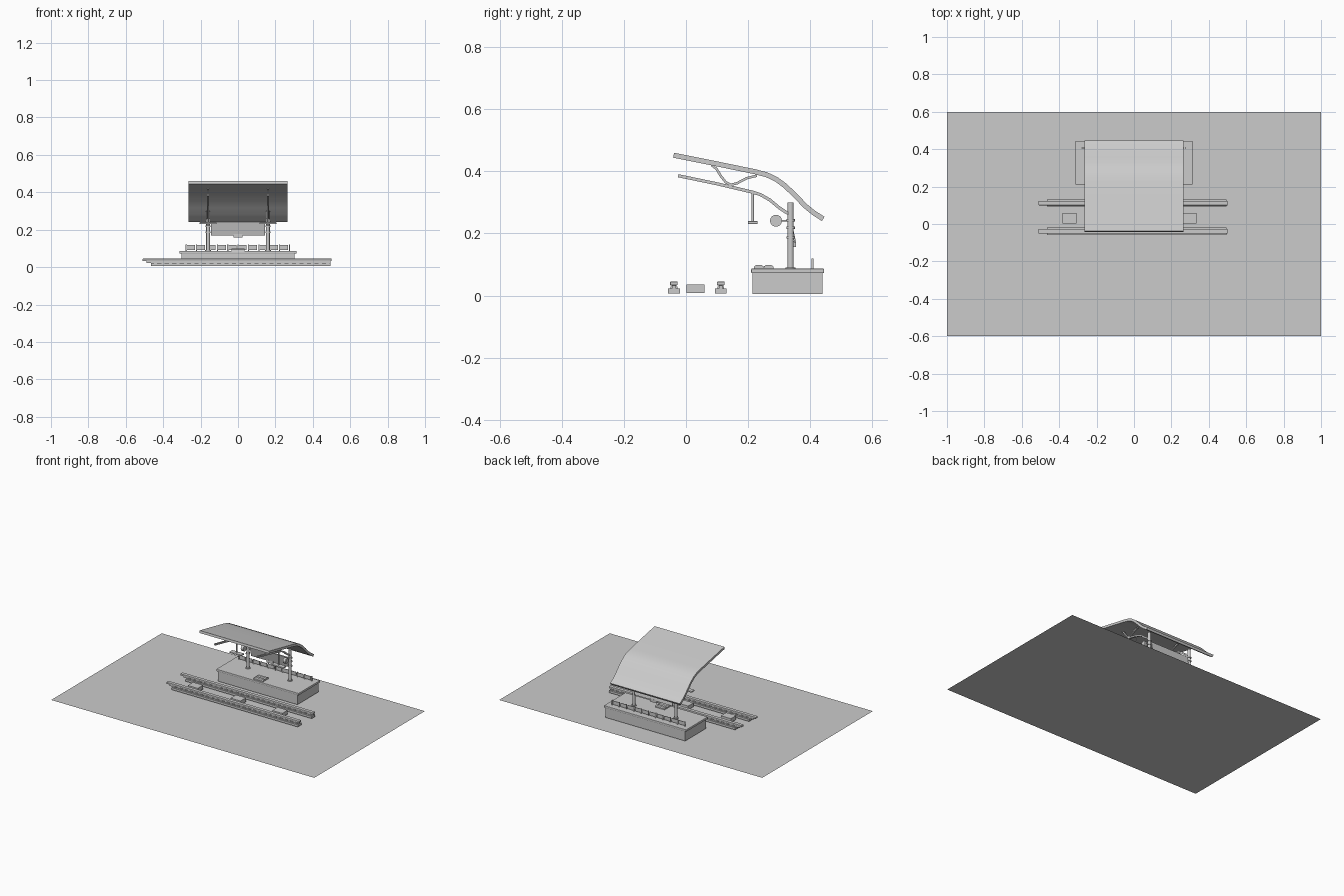
import bpy, bmesh, math
from mathutils import Vector

if "Cube" in bpy.data.objects:
    bpy.data.objects.remove(bpy.data.objects["Cube"])


def finish(bm, name, smooth=False):
    bmesh.ops.recalc_face_normals(bm, faces=bm.faces)
    me = bpy.data.meshes.new(name)
    bm.to_mesh(me)
    bm.free()
    ob = bpy.data.objects.new(name, me)
    bpy.context.collection.objects.link(ob)
    if smooth:
        bpy.ops.object.select_all(action='DESELECT')
        ob.select_set(True)
        bpy.context.view_layer.objects.active = ob
        bpy.ops.object.shade_smooth_by_angle(angle=math.radians(35))
    return ob


def box(name, x, y, z, bevel=0.0):
    bm = bmesh.new()
    bmesh.ops.create_cube(bm, size=1)
    for v in bm.verts:
        v.co = [(a + b) / 2 + c * (b - a) for (a, b), c in zip((x, y, z), v.co)]
    if bevel:
        bmesh.ops.bevel(bm, geom=bm.edges[:], offset=bevel, segments=2, affect='EDGES', profile=0.5)
    return finish(bm, name)


def prism(name, profile, x0, x1, smooth=False):
    """Extrude a closed (y, z) profile along x."""
    bm = bmesh.new()
    face = bm.faces.new([bm.verts.new((x0, y, z)) for y, z in profile])
    ext = bmesh.ops.extrude_face_region(bm, geom=[face])
    for g in ext['geom']:
        if isinstance(g, bmesh.types.BMVert):
            g.co.x = x1
    return finish(bm, name, smooth)


def ribbon(path, t):
    """Thicken an open (y, z) path into a closed profile."""
    pts = [Vector(p) for p in path]
    up, down = [], []
    for i, p in enumerate(pts):
        d = (pts[min(i + 1, len(pts) - 1)] - pts[max(i - 1, 0)]).normalized()
        n = Vector((-d.y, d.x)) * t / 2
        up.append(p + n)
        down.append(p - n)
    return up + down[::-1]


def rod(name, p, q, r, sides=20):
    bm = bmesh.new()
    p, q = Vector(p), Vector(q)
    bmesh.ops.create_cone(bm, cap_ends=True, segments=sides, radius1=r, radius2=r, depth=(q - p).length)
    rot = (q - p).to_track_quat('Z', 'Y')
    for v in bm.verts:
        v.co = rot @ v.co + (p + q) / 2
    return finish(bm, name, True)


# Ground sheet
bm = bmesh.new()
bm.faces.new([bm.verts.new(c) for c in ((-1, -.6, 0), (1, -.6, 0), (1, .6, 0), (-1, .6, 0))])
finish(bm, "ground_sheet")

# Track: two rails with clips, and three blocks between them
for tag, y in (("front", -.039), ("rear", .112)):
    box(f"{tag}_rail_foot", (-.465, .495), (y - .019, y + .019), (.007, .022))
    prism(f"{tag}_rail_web", [(y - .006, .022), (y + .006, .022), (y + .006, .034), (y - .006, .034)], -.49, .495)
    box(f"{tag}_rail_head", (-.51, .50), (y - .012, y + .012), (.033, .045), .002)
    for i in range(24):
        x = -.45 + i * .04
        box(f"{tag}_rail_clip", (x, x + .018), (y - .011, y + .011), (.022, .029))
for x in (-.345, -.02, .297):
    box("sleeper_block", (x - .038, x + .038), (.002, .06), (.008, .035))

# Platform body and overhanging slab
box("platform_base", (-.302, .302), (.214, .44), (.005, .072))
box("platform_slab", (-.313, .313), (.21, .445), (.072, .087), .003)

# Two low mounds on the platform edge
for y in (.235, .266):
    prism("platform_pad", [(y - .016, .087), (y - .015, .094), (y - .008, .099),
                           (y + .008, .099), (y + .015, .094), (y + .016, .087)], -.035, .035)

# Rear barrier panels
for i in range(10):
    x = -.277 + i * .0555
    box("barrier_panel", (x, x + .046), (.405, .409), (.092, .117))
    box("barrier_stake", (x - .003, x + .003), (.404, .41), (.086, .12))
box("barrier_stake", (.272, .278), (.404, .41), (.086, .12))

# Curved roof
roof = [(-.04, .452), (.10, .424), (.222, .399), (.26, .389), (.29, .375), (.32, .353),
        (.35, .324), (.385, .288), (.412, .266), (.442, .247)]
prism("roof", ribbon(roof, .016), -.265, .265, True)

# Posts, brackets, lamps, round fittings on each side
beam = [(-.025, .386), (.10, .36), (.215, .333), (.24, .325), (.27, .308), (.30, .283), (.335, .26)]
strut = [(.083, .420), (.098, .408), (.113, .384), (.128, .365), (.145, .357), (.165, .362), (.195, .378), (.228, .386)]
for side, s in (("left", -1), ("right", 1)):
    x = s * .16
    rod(f"{side}_post", (x, .337, .086), (x, .337, .30), .010)
    for z in (.187, .218, .243):
        rod(f"{side}_post_collar", (x, .337, z - .004), (x, .337, z + .004), .014)
    rod(f"{side}_post_foot", (x, .337, .086), (x, .337, .091), .016)
    prism(f"{side}_bracket_beam", ribbon(beam, .010), x - .006, x + .006, True)
    prism(f"{side}_bracket_strut", ribbon(strut, .008), x - .005, x + .005, True)
    rod(f"{side}_lamp_stem", (x, .215, .238), (x, .215, .335), .004)
    box(f"{side}_lamp", (x - .045, x + .045), (.199, .231), (.23, .24), .003)
    rod(f"{side}_clock_body", (x - .009, .29, .241), (x + .009, .29, .241), .019, 28)
    for f in (-1, 1):
        rod(f"{side}_clock_face", (x + f * .009, .29, .241), (x + f * .0105, .29, .241), .015, 28)
    rod(f"{side}_clock_arm", (x, .305, .241), (x, .33, .241), .003)

# Tilted board between the posts with a small hanging tab
prism("hanging_board", ribbon([(.336, .242), (.352, .17)], .006), -.145, .145)
box("board_tab", (-.025, .025), (.347, .355), (.157, .176))
